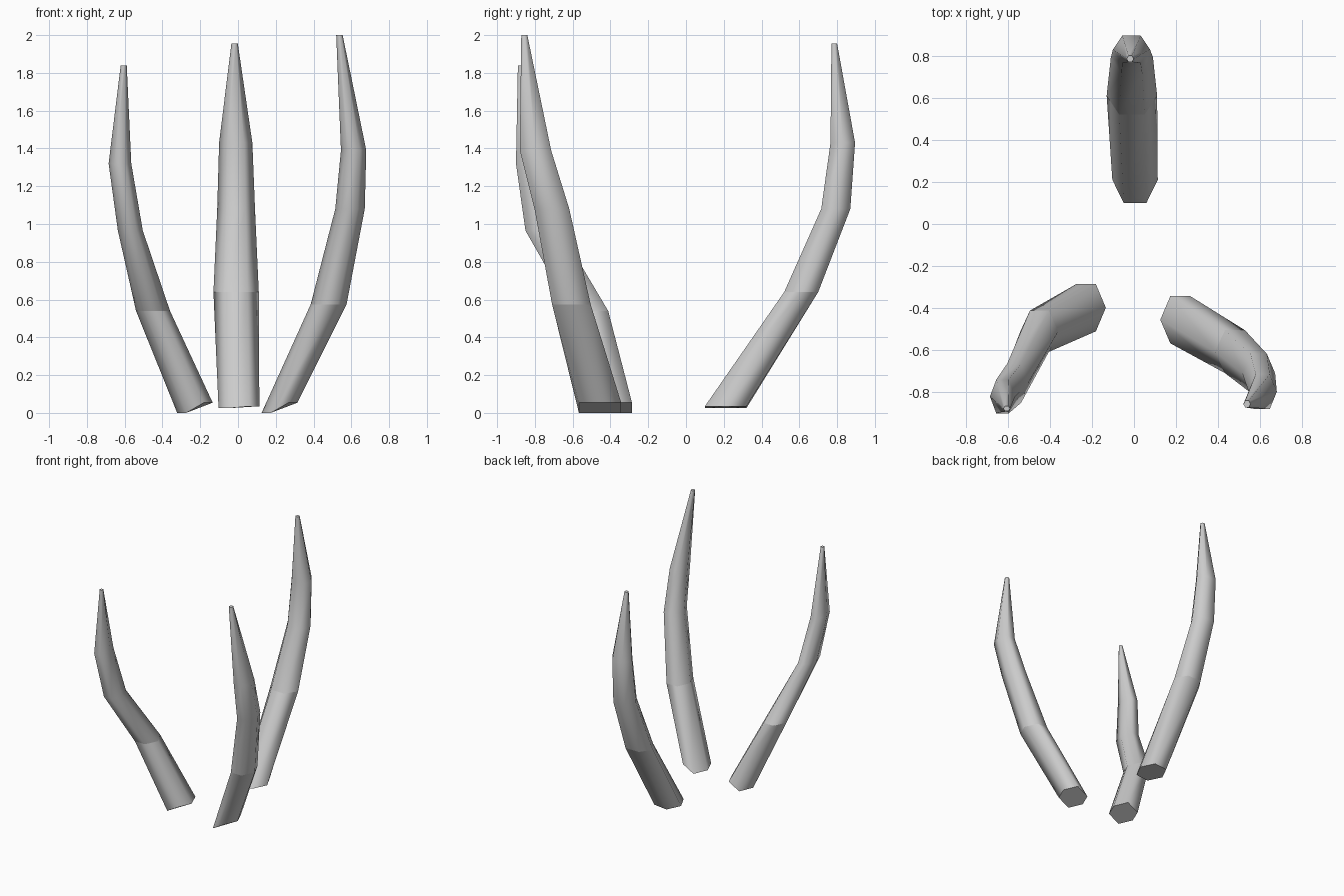
import bpy, bmesh, math

if "Cube" in bpy.data.objects:
    bpy.data.objects.remove(bpy.data.objects["Cube"])

SIDES = 6


def horn(name, rings, base_lift):
    """Loft hexagonal rings (x, y, z, half width x, half depth y) into a capped horn."""
    bm = bmesh.new()
    loops = []
    for i, (cx, cy, cz, hx, hy) in enumerate(rings):
        loop = []
        for k in range(SIDES):
            a = math.tau * k / SIDES
            dx, dy = math.cos(a) * hx, math.sin(a) * hy / math.sin(math.pi / 3)
            # The foot is slanted along x, resting on its outer side
            dz = math.copysign(base_lift, dx) if i == 0 else 0
            loop.append(bm.verts.new((cx + dx, cy + dy, cz + dz)))
        loops.append(loop)

    # Side walls
    for low, high in zip(loops, loops[1:]):
        for k in range(SIDES):
            n = (k + 1) % SIDES
            bm.faces.new((low[k], low[n], high[n], high[k])).smooth = True

    # End caps
    bm.faces.new(loops[0][::-1])
    bm.faces.new(loops[-1])

    # Crisp creases at the foot, above the root section and at the tip
    for loop in (loops[0], loops[1], loops[-1]):
        for k in range(SIDES):
            bm.edges.get((loop[k], loop[(k + 1) % SIDES])).smooth = False

    mesh = bpy.data.meshes.new(name)
    bm.to_mesh(mesh)
    bm.free()
    obj = bpy.data.objects.new(name, mesh)
    bpy.context.collection.objects.link(obj)
    return obj


# Back horn
horn("back_horn", [
    (0.005, 0.21, 0.03, 0.108, 0.11),
    (-0.01, 0.61, 0.64, 0.12, 0.09),
    (-0.01, 0.793, 1.08, 0.10, 0.077),
    (-0.012, 0.83, 1.43, 0.088, 0.065),
    (-0.018, 0.785, 1.955, 0.017, 0.015),
], 0.005)

# Front right horn
horn("front_right_horn", [
    (0.22, -0.455, 0.027, 0.095, 0.112),
    (0.48, -0.607, 0.575, 0.095, 0.102),
    (0.593, -0.71, 1.08, 0.078, 0.092),
    (0.612, -0.797, 1.39, 0.067, 0.083),
    (0.537, -0.856, 2.0, 0.017, 0.016),
], -0.027)

# Front left horn
horn("front_left_horn", [
    (-0.228, -0.398, 0.027, 0.094, 0.112),
    (-0.45, -0.51, 0.54, 0.09, 0.098),
    (-0.57, -0.757, 0.965, 0.066, 0.093),
    (-0.625, -0.82, 1.32, 0.06, 0.08),
    (-0.605, -0.878, 1.84, 0.016, 0.012),
], 0.027)
